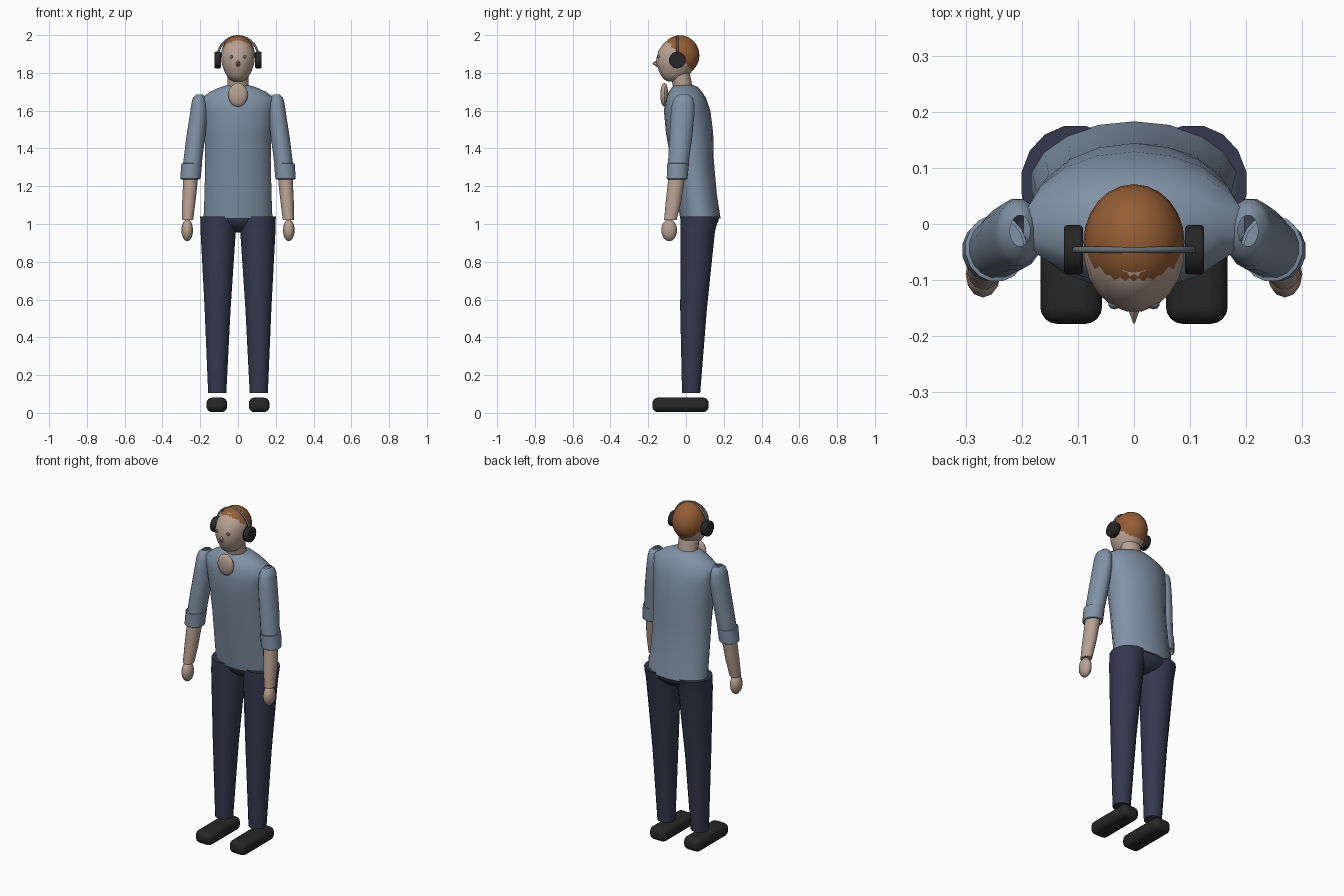
import bpy, bmesh, math
from mathutils import Vector

if "Cube" in bpy.data.objects:
    bpy.data.objects.remove(bpy.data.objects["Cube"])


def material(name, rgb):
    m = bpy.data.materials.new(name)
    m.diffuse_color = (*rgb, 1)
    m.use_nodes = True
    m.node_tree.nodes["Principled BSDF"].inputs["Base Color"].default_value = m.diffuse_color
    return m


SHIRT = material("shirt_blue", (0.22, 0.29, 0.38))
PANTS = material("trouser_navy", (0.035, 0.04, 0.075))
SKIN = material("skin", (0.48, 0.36, 0.29))
HAIR = material("hair_ginger", (0.30, 0.11, 0.035))
BLACK = material("black", (0.02, 0.02, 0.02))
METAL = material("band_grey", (0.14, 0.16, 0.18))


def finish(name, bm, mat, angle=40):
    bmesh.ops.recalc_face_normals(bm, faces=bm.faces)
    mesh = bpy.data.meshes.new(name)
    bm.to_mesh(mesh)
    bm.free()
    ob = bpy.data.objects.new(name, mesh)
    bpy.context.collection.objects.link(ob)
    mesh.materials.append(mat)
    bpy.ops.object.select_all(action='DESELECT')
    ob.select_set(True)
    bpy.context.view_layer.objects.active = ob
    bpy.ops.object.shade_smooth_by_angle(angle=math.radians(angle))
    return ob


def loft(name, rows, mat, n=16, side=1, bottom=True, top=True, angle=40):
    """Skin horizontal ellipses given as (z, cx, cy, rx, ry)."""
    bm = bmesh.new()
    rings = []
    for z, cx, cy, rx, ry in rows:
        ring = []
        for i in range(n):
            a = math.tau * (i + 0.5) / n
            ring.append(bm.verts.new((side * (cx + rx * math.cos(a)), cy + ry * math.sin(a), z)))
        rings.append(ring)
    for a, b in zip(rings, rings[1:]):
        for i in range(n):
            j = (i + 1) % n
            bm.faces.new((a[i], a[j], b[j], b[i]))
    if bottom:
        bm.faces.new(rings[0])
    if top:
        bm.faces.new(rings[-1])
    return finish(name, bm, mat, angle)


def ball(name, c, r, mat, u=16, v=10, cut=None):
    bm = bmesh.new()
    bmesh.ops.create_uvsphere(bm, u_segments=u, v_segments=v, radius=1)
    for vert in bm.verts:
        vert.co = Vector([c[k] + r[k] * vert.co[k] for k in range(3)])
    if cut:
        bmesh.ops.bisect_plane(bm, geom=bm.verts[:] + bm.edges[:] + bm.faces[:],
                               plane_co=cut[0], plane_no=cut[1], clear_inner=True)
    return finish(name, bm, mat)


def bevel(ob, width, segments):
    mod = ob.modifiers.new("round", 'BEVEL')
    mod.width, mod.segments, mod.limit_method = width, segments, 'ANGLE'


# torso and hips
loft("shirt", [(1.03, 0, .076, .185, .107), (1.16, 0, .055, .18, .108),
               (1.34, 0, .033, .176, .114), (1.48, 0, .019, .18, .125),
               (1.6, 0, .006, .193, .123), (1.665, 0, 0, .2, .107),
               (1.70, 0, -.003, .15, .088), (1.725, 0, -.005, .095, .068),
               (1.735, 0, -.01, .058, .052)], SHIRT, n=18)
ball("hips", (0, .076, 1.04), (.175, .1, .085), PANTS)

for s, tag in ((-1, "right"), (1, "left")):
    # legs
    loft(f"{tag}_leg", [(.105, .11, .027, .049, .049), (.55, .108, .04, .07, .072),
                        (.96, .105, .062, .095, .093), (1.04, .105, .073, .097, .104)],
         PANTS, side=s)
    # shoe
    bm = bmesh.new()
    bmesh.ops.create_cube(bm, size=1)
    for v in bm.verts:
        v.co = (s * .112 + v.co.x * .11, -.029 + v.co.y * .298, .0425 + v.co.z * .077)
    bevel(finish(f"{tag}_shoe", bm, BLACK), .03, 4)
    # sleeve, rolled cuff, forearm and hand
    loft(f"{tag}_sleeve", [(1.685, .203, -.012, .018, .028), (1.67, .206, -.013, .033, .048),
                           (1.64, .206, -.015, .041, .06), (1.58, .209, -.018, .047, .064),
                           (1.45, .225, -.028, .051, .061), (1.30, .244, -.043, .05, .055)],
         SHIRT, side=s, bottom=False)
    loft(f"{tag}_cuff", [(1.236, .252, -.047, .048, .05), (1.24, .252, -.047, .055, .056),
                         (1.32, .245, -.043, .056, .06), (1.322, .245, -.043, .049, .053)],
         SHIRT, side=s, bottom=False, top=False)
    loft(f"{tag}_forearm", [(1.02, .267, -.083, .03, .034), (1.12, .26, -.066, .036, .042),
                            (1.28, .248, -.045, .041, .045)], SKIN, side=s)
    ball(f"{tag}_hand", (s * .269, -.089, .967), (.031, .042, .058), SKIN, 12, 8)
    # eye
    ball(f"{tag}_eye", (s * .035, -.143, 1.885), (.011, .009, .009), METAL, 10, 6)
    # headphone cup
    bm = bmesh.new()
    bmesh.ops.create_cone(bm, cap_ends=True, segments=24, radius1=.044, radius2=.044, depth=.034)
    for v in bm.verts:
        v.co = (s * .108 + v.co.z, -.046 + v.co.x, 1.868 + v.co.y)
    bevel(finish(f"{tag}_ear_cup", bm, BLACK), .006, 2)

# neck and chest opening
loft("neck", [(1.70, 0, -.012, .058, .052), (1.80, 0, -.032, .058, .053)], SKIN)
ball("throat", (0, -.115, 1.684), (.052, .021, .063), SKIN)

# head
loft("head", [(1.755, 0, -.065, .025, .03), (1.765, 0, -.065, .044, .052),
              (1.785, 0, -.06, .06, .073), (1.81, 0, -.055, .074, .09),
              (1.845, 0, -.05, .086, .106), (1.88, 0, -.046, .09, .111),
              (1.92, 0, -.042, .086, .104), (1.955, 0, -.038, .069, .083),
              (1.982, 0, -.036, .042, .052)], SKIN, n=20, angle=60)
ball("hair", (0, -.032, 1.893), (.09, .103, .106), HAIR, 24, 14,
     cut=((0, -.046, 1.868), (0, .59, .81)))

# nose
bm = bmesh.new()
bmesh.ops.create_cone(bm, cap_ends=True, segments=6, radius1=.02, radius2=.002, depth=.035)
for v in bm.verts:
    v.co = (v.co.x * .8, -.16 - v.co.z, 1.85 + v.co.y * 1.3 )
finish("nose", bm, SKIN)

# headphone band
curve = bpy.data.curves.new("headband", 'CURVE')
curve.dimensions = '3D'
curve.bevel_depth = .006
curve.bevel_resolution = 2
sp = curve.splines.new('POLY')
sp.points.add(24)
for i, p in enumerate(sp.points):
    a = math.pi * i / 24
    p.co = (.108 * math.cos(a), -.046, 1.88 + .114 * math.sin(a), 1)
band = bpy.data.objects.new("headband", curve)
bpy.context.collection.objects.link(band)
curve.materials.append(METAL)
